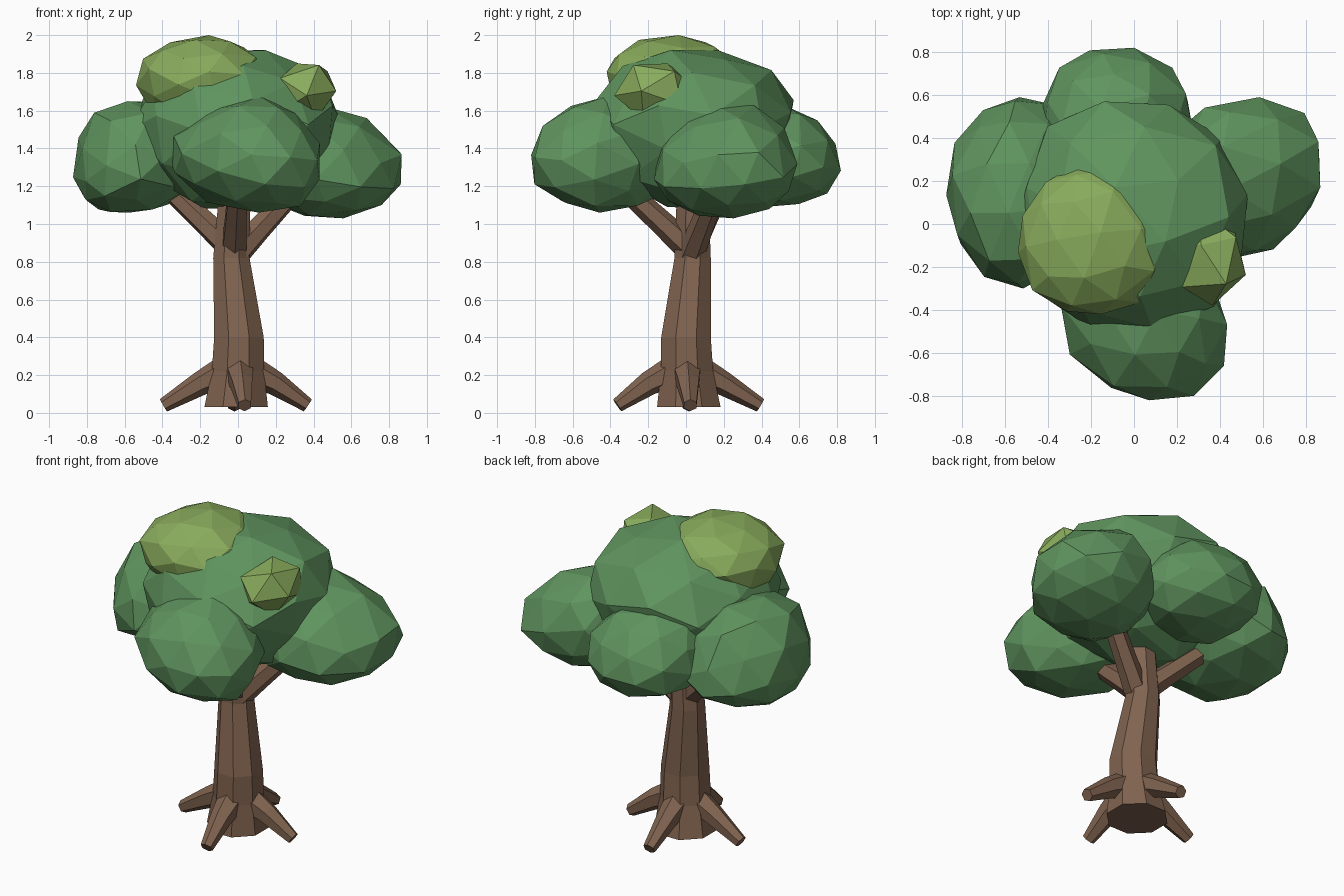
import bpy, bmesh, math, random
from mathutils import Vector, Euler

cube = bpy.data.objects.get("Cube")
if cube:
    bpy.data.objects.remove(cube, do_unlink=True)


def material(name, rgb):
    mat = bpy.data.materials.new(name)
    mat.use_nodes = True
    mat.diffuse_color = (*rgb, 1)
    mat.node_tree.nodes["Principled BSDF"].inputs["Base Color"].default_value = (*rgb, 1)
    return mat


bark = material("brown bark", (0.218, 0.126, 0.08))
leaf = material("green leaves", (0.117, 0.3, 0.114))
light_leaf = material("light green leaves", (0.25, 0.41, 0.107))


def add_object(name, bm, mat):
    bmesh.ops.recalc_face_normals(bm, faces=bm.faces)
    mesh = bpy.data.meshes.new(name)
    bm.to_mesh(mesh)
    bm.free()
    mesh.materials.append(mat)
    obj = bpy.data.objects.new(name, mesh)
    bpy.context.collection.objects.link(obj)
    return obj


def clump(name, mat, x, y, z, seed, detail=2, top=0, base=0, skew=0):
    """Faceted leaf clump filling x and y ranges; z is (bottom, widest, top).
    top and base shift the upper and lower ends in x; skew leans the plan outline."""
    rng = random.Random(seed)
    bm = bmesh.new()
    bmesh.ops.create_icosphere(bm, subdivisions=detail, radius=1)
    turn = Euler([rng.uniform(0, math.tau) for _ in range(3)]).to_matrix()
    for v in bm.verts:
        v.co = turn @ v.co * rng.uniform(0.95, 1.05)
        v.co.y += skew * v.co.x
    low = [min(v.co[i] for v in bm.verts) for i in range(3)]
    high = [max(v.co[i] for v in bm.verts) for i in range(3)]
    for v in bm.verts:
        t = [(v.co[i] - low[i]) / (high[i] - low[i]) for i in range(3)]
        h = 2 * t[2] - 1
        v.co = (x[0] + t[0] * (x[1] - x[0]) + h * h * (top if h > 0 else base),
                y[0] + t[1] * (y[1] - y[0]),
                z[1] + h * (z[2] - z[1] if h > 0 else z[1] - z[0]))
    return add_object(name, bm, mat)


def limb(name, points, sides, level=False):
    """Tapered limb through (x, y, z, radius) points, capped at both ends."""
    bm = bmesh.new()
    centres = [Vector(p[:3]) for p in points]
    rings = []
    for i, (c, p) in enumerate(zip(centres, points)):
        along = centres[min(i + 1, len(centres) - 1)] - centres[max(i - 1, 0)]
        if level:
            along = Vector((0, 0, 1))
        side = along.cross(Vector((0, 1, 0) if level else (0, 0, 1))).normalized()
        up = side.cross(along).normalized()
        angles = [math.tau * (k + 0.5) / sides for k in range(sides)]
        rings.append([bm.verts.new(c + p[3] * (side * math.cos(a) + up * math.sin(a)))
                      for a in angles])
    for a, b in zip(rings, rings[1:]):
        for k in range(sides):
            n = (k + 1) % sides
            bm.faces.new((a[k], a[n], b[n], b[k]))
    bm.faces.new(rings[0])
    bm.faces.new(rings[-1])
    return add_object(name, bm, bark)


# Trunk, slightly bent
limb("trunk", [(-0.01, 0.015, 0.03, 0.182), (0, 0.005, 0.22, 0.15),
               (0.005, 0, 0.4, 0.142), (-0.035, 0.035, 0.82, 0.104),
               (-0.01, 0.035, 1.3, 0.085)], 8, level=True)

# Branches rising into the crown
for name, foot, tip in (("right_branch", 0.86, (-0.4, 0.2, 1.22)),
                        ("left_branch", 0.83, (0.33, 0.17, 1.21)),
                        ("front_branch", 0.87, (0.0, -0.36, 1.22))):
    start = Vector((-0.02, 0.02, foot))
    end = Vector(tip)
    middle = start.lerp(end, 0.4)
    limb(name, [(*start, 0.075), (*middle, 0.065), (*end, 0.055)], 6)

# Roots spreading over the ground
for name, angle, reach in (("left_root", 0.06, 0.37), ("back_root", 1.62, 0.395),
                           ("right_root", 3.1, 0.395), ("front_root", 4.81, 0.365)):
    dx, dy = math.cos(angle), math.sin(angle)
    limb(name, [(0.06 * dx, 0.06 * dy, 0.225, 0.085),
                (0.2 * dx, 0.2 * dy, 0.155, 0.064),
                (reach * dx, reach * dy, 0.04, 0.038)], 6)

# Green crown
clump("centre_crown", leaf, (-0.57, 0.53), (-0.49, 0.57), (1.08, 1.54, 1.92), 3)
clump("right_crown", leaf, (-0.87, -0.19), (-0.3, 0.59), (1.06, 1.29, 1.65), 5, base=-0.1)
clump("left_crown", leaf, (0.1, 0.88), (-0.17, 0.59), (1.03, 1.26, 1.63), 8,
      top=-0.16, base=-0.05, skew=0.15)
clump("front_crown", leaf, (-0.36, 0.43), (-0.82, -0.04), (1.06, 1.35, 1.68), 13,
      top=0.06, base=0.1, skew=-0.22)
clump("back_crown", leaf, (-0.43, 0.28), (0.14, 0.82), (1.09, 1.32, 1.62), 21, top=-0.06)

# Light green accents
clump("top_tuft", light_leaf, (-0.54, 0.15), (-0.42, 0.29), (1.49, 1.79, 2.0), 34)
clump("side_tuft", light_leaf, (0.17, 0.52), (-0.38, 0.06), (1.55, 1.7, 1.85), 55,
      detail=1, top=0.04)
